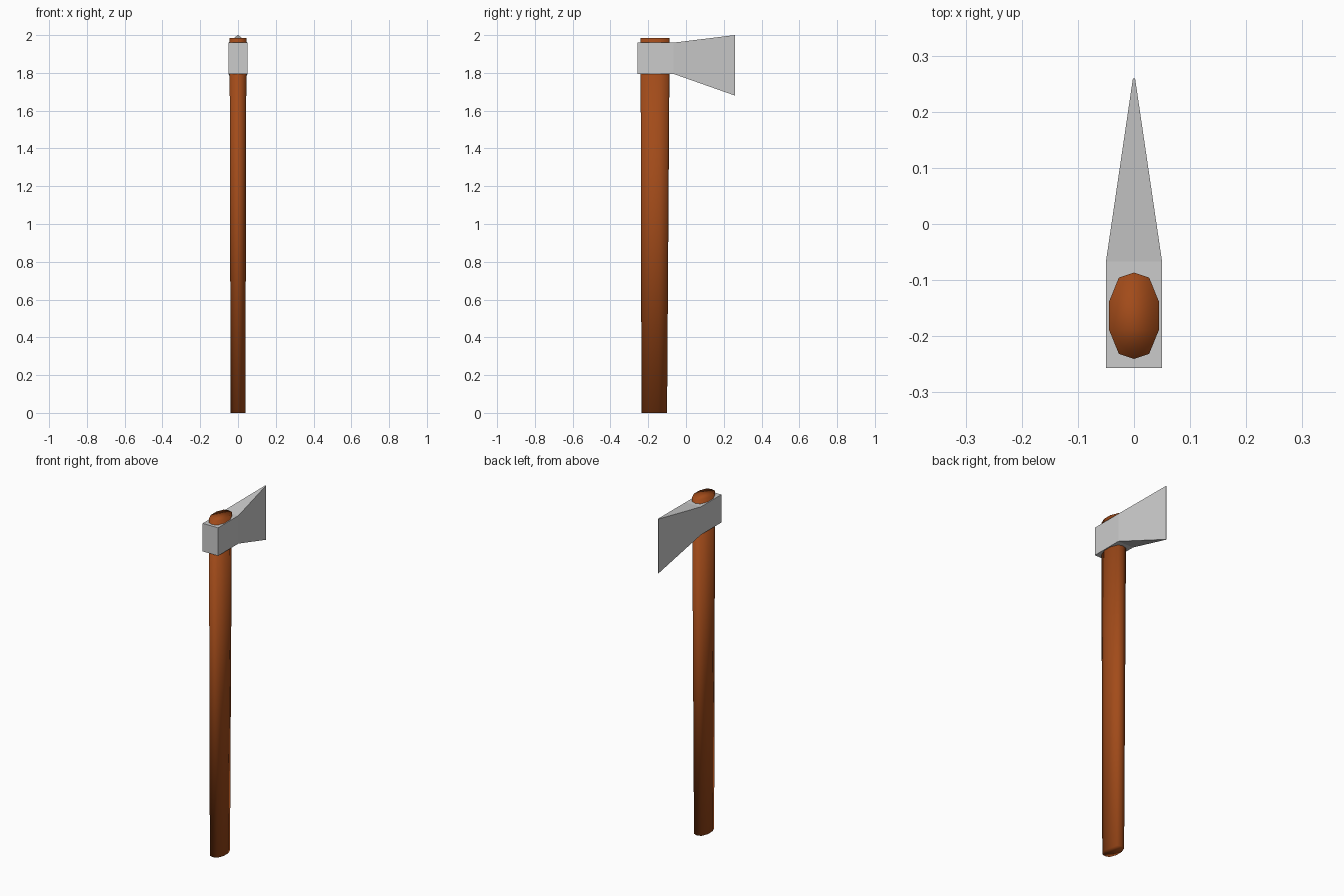
import bpy, bmesh

if "Cube" in bpy.data.objects:
    bpy.data.objects.remove(bpy.data.objects["Cube"])


def loft(name, rings, smooth=False):
    """Skin a closed solid through a list of equal-length point rings."""
    bm = bmesh.new()
    loops = [[bm.verts.new(p) for p in ring] for ring in rings]
    n = len(loops[0])
    for a, b in zip(loops, loops[1:]):
        for i in range(n):
            j = (i + 1) % n
            bm.faces.new((a[i], a[j], b[j], b[i]))
    bm.faces.new(loops[0])
    bm.faces.new(loops[-1])
    bmesh.ops.recalc_face_normals(bm, faces=bm.faces)
    for f in bm.faces:
        f.smooth = smooth
    me = bpy.data.meshes.new(name)
    bm.to_mesh(me)
    bm.free()
    ob = bpy.data.objects.new(name, me)
    bpy.context.collection.objects.link(ob)
    return ob


# Handle: ten-sided oval, slightly tapered, soft shaded
half = [(0, 0.077), (0.027, 0.068), (0.0445, 0.025),
        (0.0445, -0.025), (0.027, -0.068), (0, -0.077)]
oval = half + [(-x, y) for x, y in half[-2:0:-1]]
handle = loft("handle", [
    [(x * s, y * s + cy, z) for x, y in oval]
    for z, s, cy in ((0, 0.88, -0.168), (1.985, 1.0, -0.1635))], smooth=True)
wood = bpy.data.materials.new("wood")
wood.diffuse_color = (0.36, 0.07, 0.01, 1)
wood.use_nodes = True
wood.node_tree.nodes["Principled BSDF"].inputs["Base Color"].default_value = wood.diffuse_color
handle.data.materials.append(wood)

# Head: square poll flaring into a thin tall cutting edge
loft("axe_head", [
    [(-w, y, lo), (w, y, lo), (w, y, hi), (-w, y, hi)]
    for y, w, lo, hi in ((-0.257, 0.05, 1.795, 1.96),
                         (-0.067, 0.05, 1.795, 1.96),
                         (0.259, 0.002, 1.68, 2.0))])
